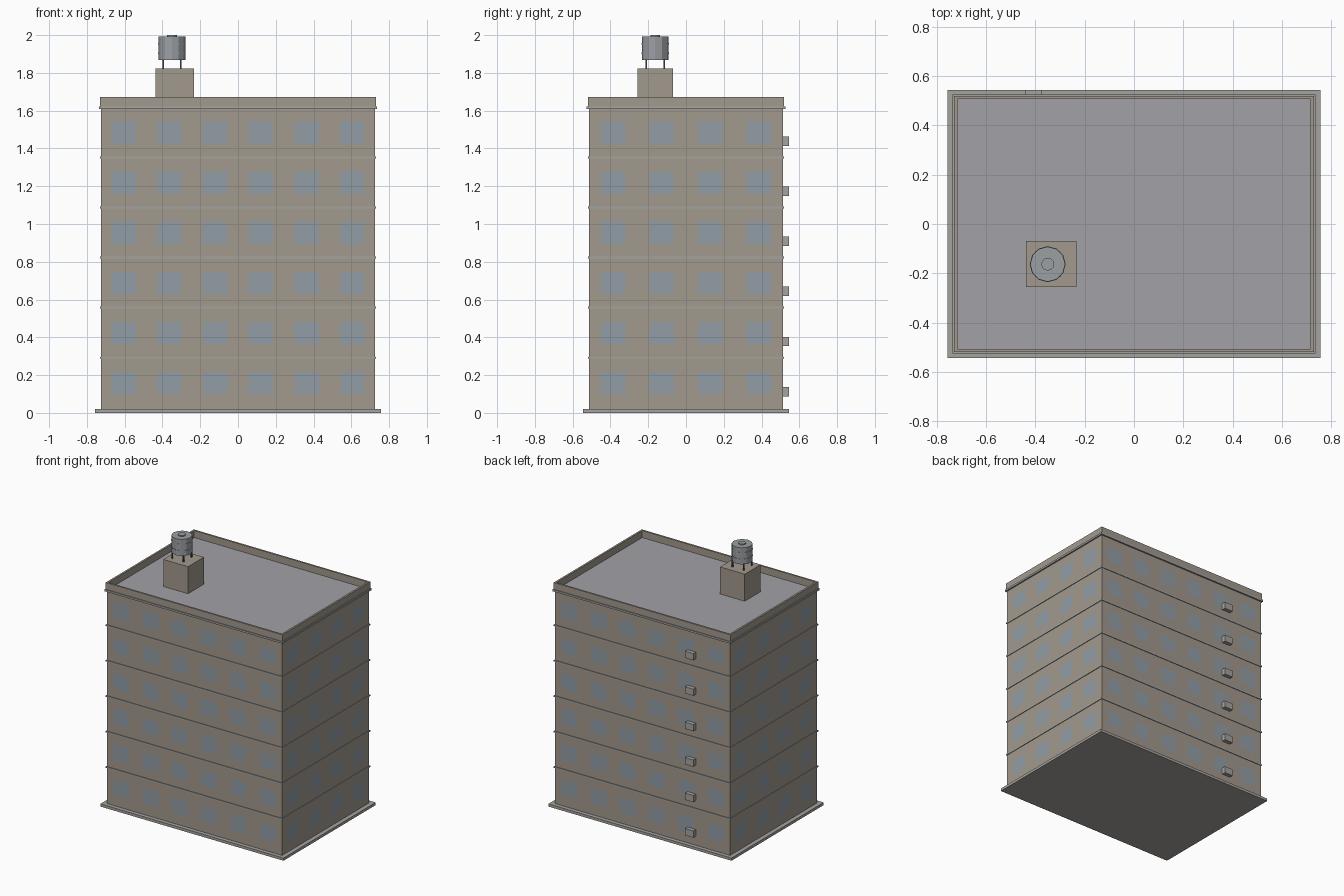
import bpy, bmesh, math
from mathutils import Vector

if "Cube" in bpy.data.objects:
    bpy.data.objects.remove(bpy.data.objects["Cube"])


def material(name, rgb):
    m = bpy.data.materials.new(name)
    m.diffuse_color = (*rgb, 1)
    m.use_nodes = True
    m.node_tree.nodes["Principled BSDF"].inputs["Base Color"].default_value = m.diffuse_color
    return m


WALL = material("wall", (0.36, 0.32, 0.27))
GLASS = material("glass", (0.29, 0.34, 0.38))
STONE = material("stone", (0.38, 0.37, 0.35))
ROOF = material("roof_grey", (0.36, 0.36, 0.39))
METAL = material("metal", (0.33, 0.35, 0.37))
DARK = material("dark_metal", (0.08, 0.08, 0.09))


def finish(name, bm, *mats):
    me = bpy.data.meshes.new(name)
    bm.to_mesh(me)
    bm.free()
    for m in mats:
        me.materials.append(m)
    ob = bpy.data.objects.new(name, me)
    bpy.context.collection.objects.link(ob)
    return ob


def box(name, x0, x1, y0, y1, z0, z1, mat):
    bm = bmesh.new()
    bmesh.ops.create_cube(bm, size=1)
    for v in bm.verts:
        v.co = ((x0 + x1) / 2 + v.co.x * (x1 - x0),
                (y0 + y1) / 2 + v.co.y * (y1 - y0),
                (z0 + z1) / 2 + v.co.z * (z1 - z0))
    return finish(name, bm, mat)


def ring(name, hx, hy, ix, iy, z0, z1, mat):
    """Rectangular frame with outer half sizes hx, hy and inner ix, iy."""
    bm = bmesh.new()
    corners = [(-1, -1), (1, -1), (1, 1), (-1, 1)]
    loops = [[bm.verts.new((sx * a, sy * b, z)) for sx, sy in corners]
             for a, b, z in ((hx, hy, z0), (hx, hy, z1), (ix, iy, z1), (ix, iy, z0))]
    for k in range(4):
        p, q = loops[k], loops[(k + 1) % 4]
        for i in range(4):
            j = (i + 1) % 4
            bm.faces.new((p[i], p[j], q[j], q[i]))
    return finish(name, bm, mat)


def cylinder(name, x, y, z0, z1, r, sides, mat):
    bm = bmesh.new()
    bmesh.ops.create_cone(bm, cap_ends=True, segments=sides, radius1=r, radius2=r, depth=z1 - z0)
    bmesh.ops.translate(bm, verts=bm.verts, vec=(x, y, (z0 + z1) / 2))
    return finish(name, bm, mat)


HX, HY = 0.725, 0.514
FLOOR, FLOORS, BASE, ROOF_Z = 0.265, 6, 0.02, 1.62
WIN = 0.13


def wall(name, half, offset, angle, columns):
    """Flat wall gridded so that the flush windows are its own faces."""
    us, zs = [-half], [BASE]
    for c in columns:
        us += [c - WIN / 2, c + WIN / 2]
    for f in range(FLOORS):
        zs += [0.1 + f * FLOOR, 0.217 + f * FLOOR]
    us.append(half)
    zs.append(ROOF_Z)
    c, s = math.cos(angle), math.sin(angle)
    bm = bmesh.new()
    grid = [[bm.verts.new((u * c + offset * s, u * s - offset * c, z)) for u in us] for z in zs]
    for j in range(len(zs) - 1):
        for i in range(len(us) - 1):
            f = bm.faces.new((grid[j][i], grid[j][i + 1], grid[j + 1][i + 1], grid[j + 1][i]))
            f.material_index = int(i % 2 == 1 and j % 2 == 1)
    return finish(name, bm, WALL, GLASS)


# Walls with windows
long_cols = [-0.605 + i * 0.242 for i in range(6)]
short_cols = [-0.384 + i * 0.256 for i in range(4)]
wall("front_wall", HX, HY, 0, long_cols)
wall("right_wall", HY, HX, math.pi / 2, short_cols)
wall("back_wall", HX, HY, math.pi, long_cols)
wall("left_wall", HY, HX, -math.pi / 2, short_cols)

# Plinth, roof deck, parapet and cornice
box("plinth", -0.757, 0.757, -0.544, 0.544, 0, BASE, STONE)
box("roof_deck", -HX, HX, -HY, HY, ROOF_Z - 0.01, ROOF_Z, ROOF)
ring("parapet", 0.73, 0.52, 0.716, 0.506, 1.615, 1.672, WALL)
ring("cornice", 0.736, 0.526, HX, HY, 1.608, 1.622, STONE)

# Floor bands and rear air conditioners
for f in range(FLOORS):
    if f:
        z = 0.027 + f * FLOOR
        ring(f"floor_band_{f}", HX + 0.005, HY + 0.005, HX, HY, z - 0.005, z + 0.005, STONE)
    z = 0.088 + f * FLOOR
    box(f"air_conditioner_{f + 1}", -0.441, -0.373, HY - 0.006, 0.544, z, z + 0.05, STONE)

# Roof hut
box("roof_hut", -0.438, -0.234, -0.256, -0.068, ROOF_Z, 1.822, WALL)

# Water tank on four legs
TX, TY = -0.35, -0.163
for i, (sx, sy) in enumerate([(-1, -1), (1, -1), (1, 1), (-1, 1)]):
    x, y = TX + sx * 0.047, TY + sy * 0.047
    box(f"tank_leg_{i + 1}", x - 0.004, x + 0.004, y - 0.004, y + 0.004, 1.822, 1.872, DARK)
cylinder("water_tank", TX, TY, 1.868, 1.992, 0.071, 12, METAL)
for i, z in enumerate((1.905, 1.953)):
    cylinder(f"tank_hoop_{i + 1}", TX, TY, z - 0.004, z + 0.004, 0.073, 12, METAL)
cylinder("tank_hatch", TX, TY, 1.99, 2.0, 0.026, 12, METAL)
